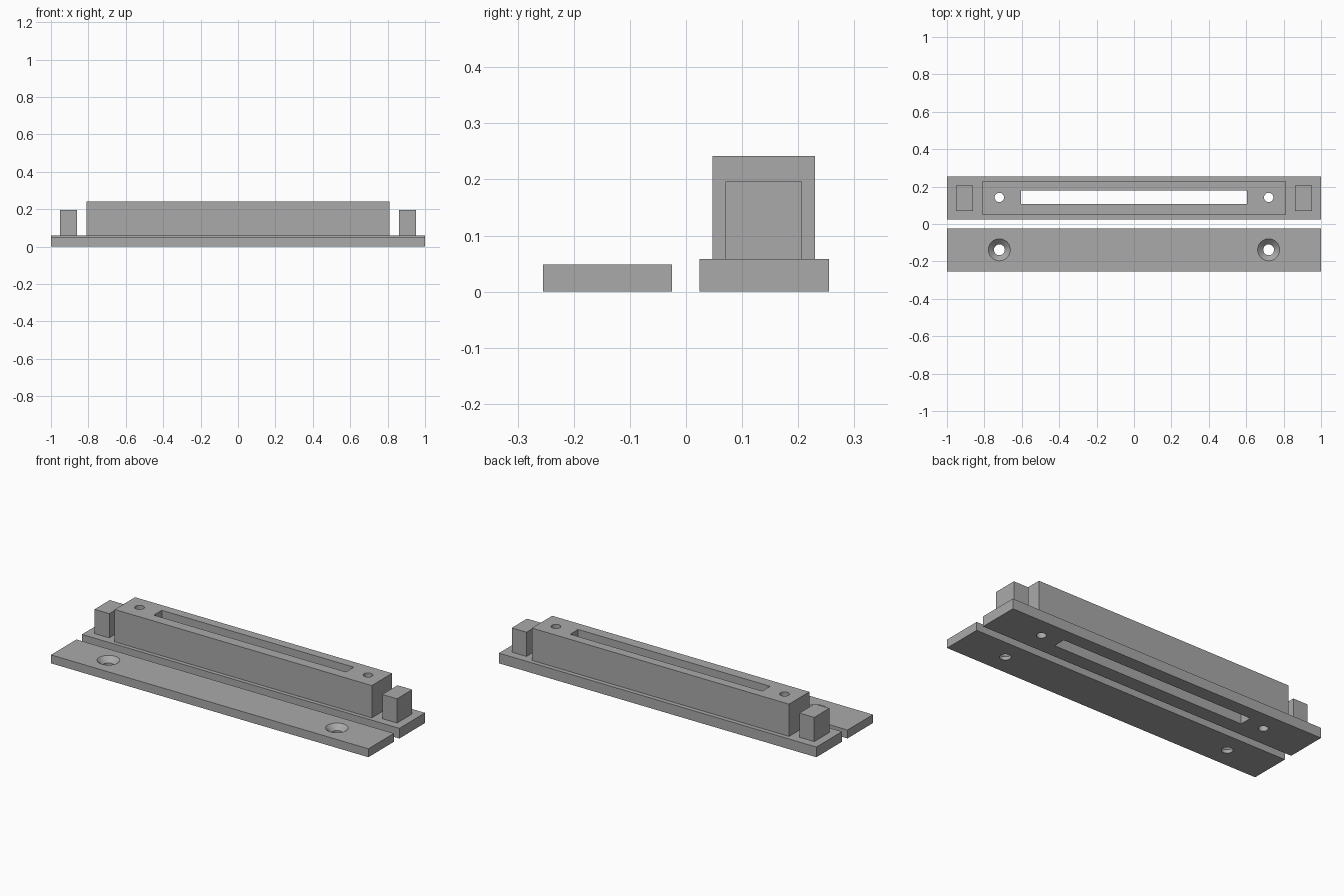
import bpy
import bmesh
from mathutils import Matrix

cube = bpy.data.objects.get("Cube")
if cube:
    bpy.data.objects.remove(cube, do_unlink=True)

grey = bpy.data.materials.new("plain grey")
grey.use_nodes = True
colour = (0.4, 0.4, 0.4, 1)
grey.diffuse_color = colour
grey.node_tree.nodes["Principled BSDF"].inputs["Base Color"].default_value = colour


def add_object(name, bm):
    mesh = bpy.data.meshes.new(name)
    bm.to_mesh(mesh)
    bm.free()
    mesh.materials.append(grey)
    obj = bpy.data.objects.new(name, mesh)
    bpy.context.collection.objects.link(obj)
    return obj


def box(name, low, high):
    bm = bmesh.new()
    size = [b - a for a, b in zip(low, high)]
    centre = [(a + b) / 2 for a, b in zip(low, high)]
    matrix = Matrix.Translation(centre) @ Matrix.Diagonal((*size, 1))
    bmesh.ops.create_cube(bm, size=1, matrix=matrix)
    return add_object(name, bm)


def cone(name, x, y, z0, z1, r0, r1):
    bm = bmesh.new()
    matrix = Matrix.Translation((x, y, (z0 + z1) / 2))
    bmesh.ops.create_cone(bm, cap_ends=True, segments=48, radius1=r0,
                          radius2=r1, depth=z1 - z0, matrix=matrix)
    return add_object(name, bm)


def cut(obj, cutters):
    bpy.context.view_layer.objects.active = obj
    for cutter in cutters:
        mod = obj.modifiers.new("cut", 'BOOLEAN')
        mod.operation = 'DIFFERENCE'
        mod.solver = 'EXACT'
        mod.object = cutter
        bpy.ops.object.modifier_apply(modifier=mod.name)


HOLE_X = 0.72

# Solid parts
cover_plate = box("cover_plate", (-1, -0.255, 0), (1, -0.025, 0.048))
base_plate = box("base_plate", (-1, 0.024, 0), (1, 0.255, 0.058))
raised_block = box("raised_block", (-0.81, 0.047, 0.058), (0.81, 0.23, 0.242))
for side, name in ((1, "left_post"), (-1, "right_post")):
    xs = sorted((side * 0.86, side * 0.953))
    box(name, (xs[0], 0.07, 0.058), (xs[1], 0.207, 0.196))

# Long slot and screw holes through the block and its base
body_cutters = [box("slot_cutter", (-0.605, 0.107, -0.1), (0.605, 0.178, 0.4))]
cover_cutters = []
for x in (-HOLE_X, HOLE_X):
    body_cutters.append(cone("hole_cutter", x, 0.142, -0.1, 0.4, 0.025, 0.025))
    # Countersunk holes in the cover
    cover_cutters.append(cone("bore_cutter", x, -0.138, -0.1, 0.1, 0.029, 0.029))
    cover_cutters.append(cone("sink_cutter", x, -0.138, 0.018, 0.058, 0.028, 0.069))

cut(base_plate, body_cutters)
cut(raised_block, body_cutters)
cut(cover_plate, cover_cutters)
for cutter in body_cutters + cover_cutters:
    bpy.data.objects.remove(cutter, do_unlink=True)

# Smooth the round walls, keep the edges sharp
for obj in (base_plate, raised_block, cover_plate):
    bpy.ops.object.select_all(action='DESELECT')
    obj.select_set(True)
    bpy.context.view_layer.objects.active = obj
    bpy.ops.object.shade_smooth_by_angle()
